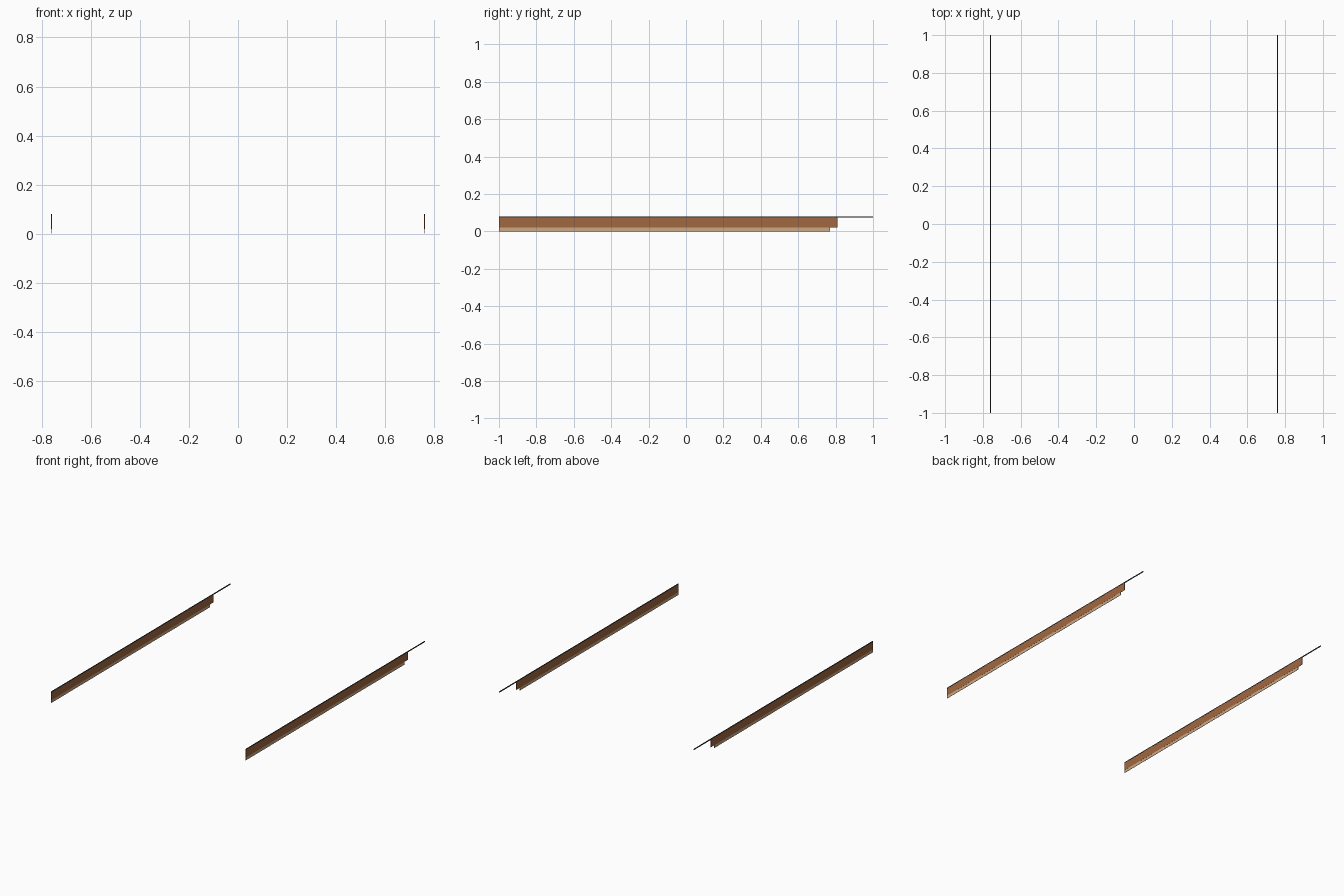
import bpy

if "Cube" in bpy.data.objects:
    bpy.data.objects.remove(bpy.data.objects["Cube"])


def material(name, color):
    m = bpy.data.materials.new(name)
    m.diffuse_color = color
    m.use_nodes = True
    m.node_tree.nodes["Principled BSDF"].inputs["Base Color"].default_value = m.diffuse_color
    return m


dark = material("dark_metal", (0.06, 0.05, 0.045, 1))
brown = material("brown_wood", (0.36, 0.14, 0.05, 1))
tan = material("tan_wood", (0.60, 0.40, 0.24, 1))

# name, thickness, y end, z bottom, z top, material (all start at y = -1)
PARTS = [
    ("top_rail", 0.004, 1.0, 0.073, 0.08, dark),
    ("side_panel", 0.003, 0.81, 0.02, 0.073, brown),
    ("lower_trim", 0.002, 0.77, 0.0, 0.02, tan),
]


def strip(name, x, thick, y1, z0, z1, mat):
    bpy.ops.mesh.primitive_cube_add(size=1, location=(x, (y1 - 1) / 2, (z0 + z1) / 2))
    ob = bpy.context.object
    ob.name = name
    ob.scale = (thick, y1 + 1, z1 - z0)
    bpy.ops.object.transform_apply(location=False, rotation=False, scale=True)
    ob.data.materials.append(mat)


# The same thin layered strip on the left and right
for side, x in (("left", -0.76), ("right", 0.76)):
    for name, *dims in PARTS:
        strip(f"{side}_{name}", x, *dims)
